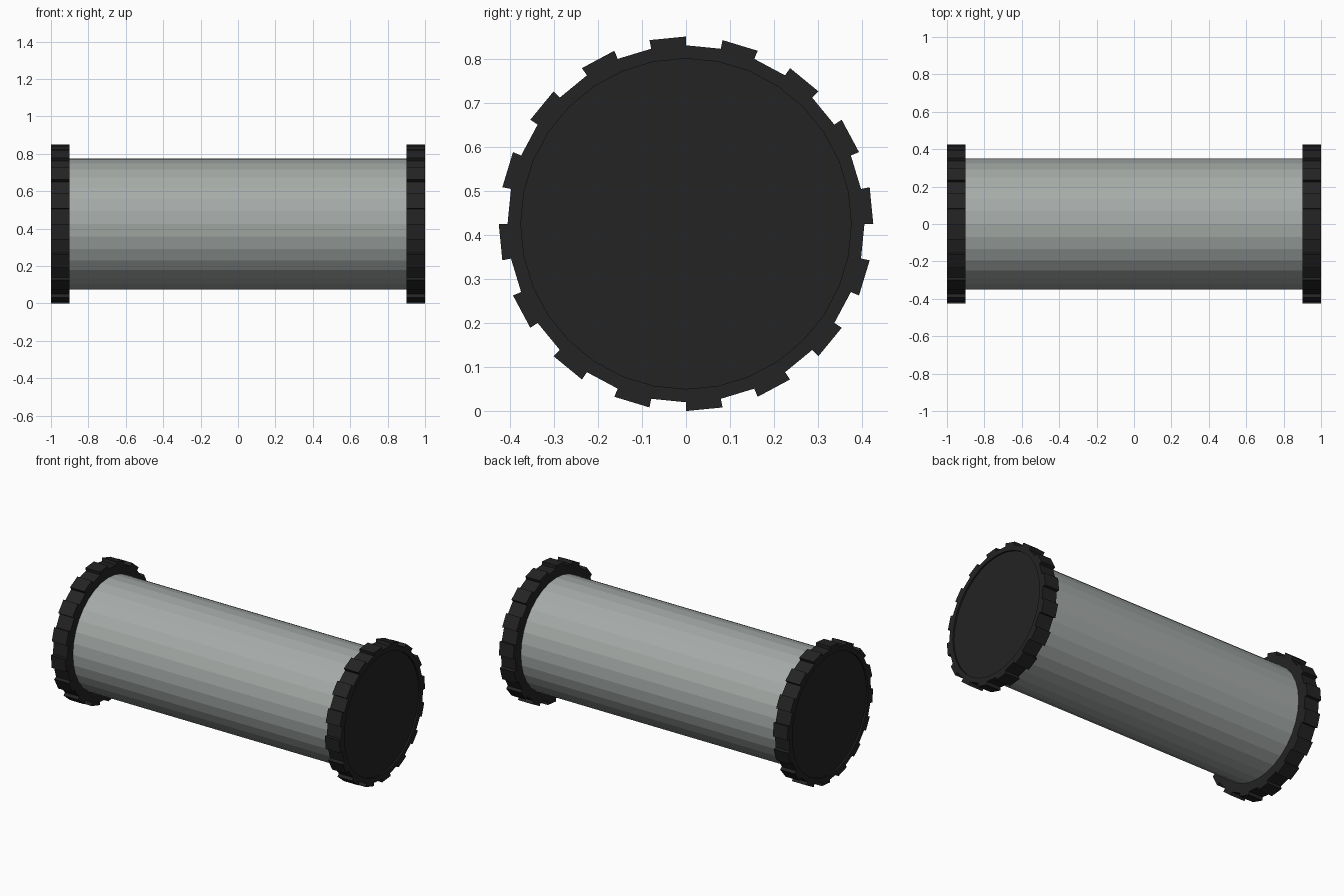
import bpy, bmesh, math

if "Cube" in bpy.data.objects:
    bpy.data.objects.remove(bpy.data.objects["Cube"])

SIDES = 32
CENTRE_Z = 0.425


def material(name, rgb):
    m = bpy.data.materials.new(name)
    m.diffuse_color = (*rgb, 1)
    m.use_nodes = True
    m.node_tree.nodes["Principled BSDF"].inputs["Base Color"].default_value = m.diffuse_color
    return m


def ring(bm, x, radius):
    """One loop of vertices around the x axis."""
    return [bm.verts.new((x, radius * math.cos(2 * math.pi * i / SIDES),
                          CENTRE_Z + radius * math.sin(2 * math.pi * i / SIDES)))
            for i in range(SIDES)]


def lathe(bm, profile, closed_ends=True):
    """Skin a list of (x, radius) loops; returns the bands of faces."""
    loops = [ring(bm, x, r) for x, r in profile]
    bands = []
    for a, b in zip(loops, loops[1:]):
        bands.append([bm.faces.new((a[i], a[(i + 1) % SIDES], b[(i + 1) % SIDES], b[i]))
                      for i in range(SIDES)])
    if closed_ends:
        bm.faces.new(loops[0])
        bm.faces.new(loops[-1])
    bmesh.ops.recalc_face_normals(bm, faces=bm.faces)
    return bands


def finish(bm, name, mat):
    mesh = bpy.data.meshes.new(name)
    bm.to_mesh(mesh)
    bm.free()
    mesh.materials.append(mat)
    obj = bpy.data.objects.new(name, mesh)
    bpy.context.collection.objects.link(obj)
    return obj


grey = material("grey metal", (0.38, 0.41, 0.395))
black = material("black rubber", (0.017, 0.017, 0.017))

# Main tube
bm = bmesh.new()
lathe(bm, [(-0.92, 0.35), (0.92, 0.35)])
finish(bm, "tube_body", grey)

# End caps: rim with a shallow recessed disc, every other side raised as a grip tooth
for side, name in ((-1, "left_cap"), (1, "right_cap")):
    bm = bmesh.new()
    bands = lathe(bm, [(side * 0.9, 0.405), (side * 1.0, 0.405),
                       (side * 1.0, 0.375), (side * 0.99, 0.375)])
    teeth = bands[0][::2]
    res = bmesh.ops.extrude_discrete_faces(bm, faces=teeth)
    # extrude_discrete_faces keeps the side walls, so only the tops move outward
    for f in res["faces"]:
        for v in f.verts:
            dy, dz = v.co.y, v.co.z - CENTRE_Z
            s = 0.425 / math.hypot(dy, dz)
            v.co.y, v.co.z = dy * s, CENTRE_Z + dz * s
    bmesh.ops.recalc_face_normals(bm, faces=bm.faces)
    finish(bm, name, black)
